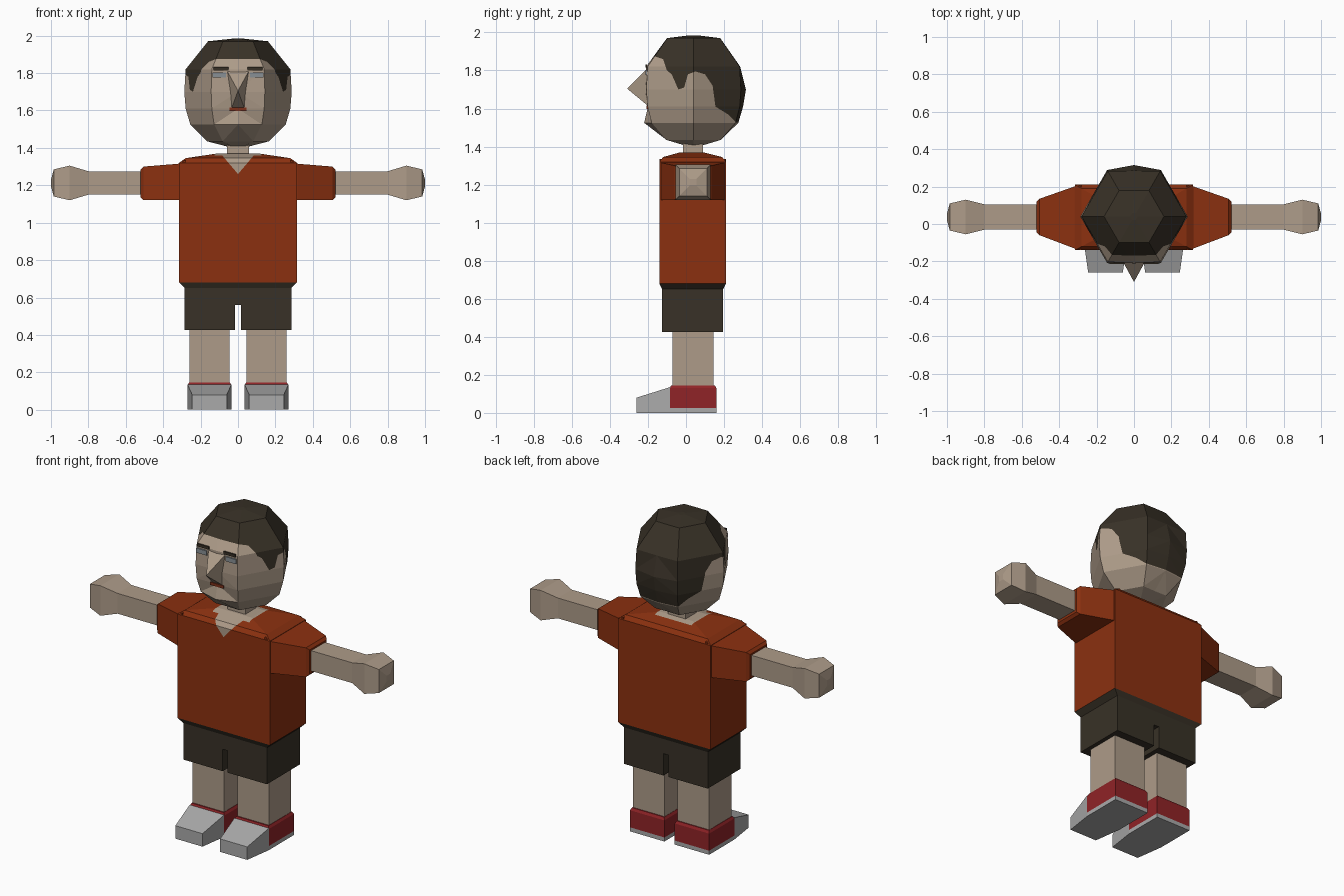
import bpy, bmesh
from math import sin, cos, radians
from mathutils import Vector

default = bpy.data.objects.get("Cube")
if default:
    bpy.data.objects.remove(default)


def material(name, r, g, b):
    m = bpy.data.materials.new(name)
    m.use_nodes = True
    m.diffuse_color = (r, g, b, 1)
    bsdf = next(n for n in m.node_tree.nodes if n.type == 'BSDF_PRINCIPLED')
    bsdf.inputs["Base Color"].default_value = (r, g, b, 1)
    bsdf.inputs["Roughness"].default_value = 0.9
    return m


skin = material("skin", 0.42, 0.33, 0.25)
rust = material("rust_shirt", 0.26, 0.03, 0.005)
brown = material("dark_brown", 0.04, 0.031, 0.02)
red = material("shoe_red", 0.28, 0.017, 0.02)
grey = material("shoe_grey", 0.4, 0.4, 0.4)
eye_grey = material("eye_grey", 0.25, 0.28, 0.3)
lip = material("lip_red", 0.2, 0.03, 0.01)


def finish(name, bm, mats, mirror=False):
    bmesh.ops.recalc_face_normals(bm, faces=bm.faces)
    me = bpy.data.meshes.new(name)
    bm.to_mesh(me)
    bm.free()
    for m in mats:
        me.materials.append(m)
    ob = bpy.data.objects.new(name, me)
    bpy.context.collection.objects.link(ob)
    if mirror:
        ob.modifiers.new("mirror", 'MIRROR').use_mirror_merge = False
    return ob


def skin_rings(bm, rings):
    """Bridge equal point rings and cap both ends."""
    rows = [[bm.verts.new(p) for p in ring] for ring in rings]
    n = len(rows[0])
    for a, b in zip(rows, rows[1:]):
        for i in range(n):
            j = (i + 1) % n
            bm.faces.new((a[i], a[j], b[j], b[i]))
    bm.faces.new(rows[0])
    bm.faces.new(rows[-1])


def loft_mesh(axis, sections):
    """Rectangular sections (position, a0, a1, b0, b1) along one axis."""
    place = {'x': lambda p, a, b: (p, a, b),
             'y': lambda p, a, b: (a, p, b),
             'z': lambda p, a, b: (a, b, p)}[axis]
    bm = bmesh.new()
    skin_rings(bm, [[place(p, *c) for c in ((a0, b0), (a1, b0), (a1, b1), (a0, b1))]
                    for p, a0, a1, b0, b1 in sections])
    return bm


def loft(name, axis, mat, *sections, mirror=True):
    return finish(name, loft_mesh(axis, sections), [mat], mirror)


def cut(bm, co, no, faces=None):
    faces = list(faces if faces is not None else bm.faces)
    geom = set(faces)
    for f in faces:
        geom.update(f.edges)
        geom.update(f.verts)
    bmesh.ops.bisect_plane(bm, geom=list(geom), dist=1e-5, plane_co=co, plane_no=no)


# Shoes and legs
loft("shoe_toe", 'y', grey, (-0.26, 0.06, 0.245, 0, 0.08), (-0.085, 0.035, 0.27, 0, 0.135))
loft("shoe_sole", 'z', grey, (0, 0.035, 0.27, -0.085, 0.16), (0.025, 0.035, 0.27, -0.085, 0.16))
loft("shoe_upper", 'z', red, (0.025, 0.035, 0.27, -0.085, 0.16),
     (0.13, 0.035, 0.27, -0.085, 0.16), (0.145, 0.043, 0.262, -0.078, 0.152))
loft("leg", 'z', skin, (0.13, 0.045, 0.26, -0.07, 0.145), (0.46, 0.045, 0.26, -0.07, 0.145))

# Shorts
loft("shorts_leg", 'z', brown, (0.425, 0.017, 0.285, -0.125, 0.195),
     (0.56, 0.017, 0.285, -0.125, 0.195))
loft("shorts_waist", 'z', brown, (0.56, -0.285, 0.285, -0.125, 0.195),
     (0.65, -0.285, 0.285, -0.125, 0.195), (0.68, -0.315, 0.315, -0.14, 0.21), mirror=False)

# Shirt body with a V neck cut into its faces
bm = loft_mesh('z', [(0.68, -0.315, 0.315, -0.14, 0.21), (1.32, -0.315, 0.315, -0.14, 0.21),
                     (1.345, -0.28, 0.28, -0.12, 0.19), (1.37, -0.11, 0.11, -0.03, 0.09)])
V_LOW, V_SLOPE = 1.26, 0.85
for s in (-1, 1):
    cut(bm, (0, 0, V_LOW), (s, 0, -V_SLOPE))
    cut(bm, (s * 0.125, 0, 0), (1, 0, 0))
for y in (-0.07, 0.125):
    cut(bm, (0, y, 0), (0, 1, 0))
for f in bm.faces:
    c = f.calc_center_median()
    in_v = c.y < 0 and abs(c.x) < (c.z - V_LOW) * V_SLOPE
    in_collar = -0.07 < c.y < 0.125 and abs(c.x) < 0.125 and c.z > 1.34
    f.material_index = 1 if in_v or in_collar else 0
finish("shirt_body", bm, [rust, skin])

# Sleeves, arms and hands
loft("sleeve", 'x', rust, (0.28, -0.14, 0.21, 1.12, 1.335), (0.32, -0.13, 0.2, 1.12, 1.315),
     (0.505, -0.06, 0.135, 1.12, 1.3), (0.52, -0.045, 0.12, 1.135, 1.285))
loft("arm", 'x', skin, (0.5, -0.03, 0.105, 1.15, 1.275), (0.8, -0.03, 0.105, 1.15, 1.275))
loft("hand", 'x', skin, (0.8, -0.03, 0.105, 1.15, 1.275), (0.9, -0.055, 0.13, 1.12, 1.305),
     (0.985, -0.035, 0.11, 1.14, 1.285), (1.0, 0.02, 0.055, 1.195, 1.23))

# Neck
loft("neck", 'z', skin, (1.33, -0.06, 0.06, -0.015, 0.09), (1.44, -0.06, 0.06, -0.015, 0.09),
     mirror=False)

# Head: hexagonal rings with extra points down the middle of face and back
CY = 0.04
ANGLES = (0, 60, 90, 120, 180, 240, 270, 300)
# height, radius, middle back y, middle front y
HEAD = [(1.40, 0.03, 0.065, 0.015), (1.435, 0.165, 0.18, -0.1), (1.525, 0.255, 0.275, -0.22),
        (1.61, 0.28, 0.3, -0.2), (1.70, 0.287, 0.315, -0.212), (1.82, 0.28, 0.285, -0.21),
        (1.97, 0.16, 0.18, -0.1), (1.985, 0.02, 0.06, 0.02)]
rings = []
for z, r, back, front in HEAD:
    ring = []
    for a in ANGLES:
        y = {90: back, 270: front}.get(a, CY + r * sin(radians(a)))
        ring.append((r * cos(radians(a)), y, z))
    rings.append(ring)
bm = bmesh.new()
skin_rings(bm, rings)
bmesh.ops.triangulate(bm, faces=bm.faces)

# Hairline as (y, z) steps from forehead to nape, cut into the head
HAIRLINE = [(-0.4, 1.88), (-0.165, 1.875), (-0.12, 1.86), (-0.1, 1.8), (-0.075, 1.78),
            (-0.04, 1.7), (-0.01, 1.71), (0.01, 1.78), (0.05, 1.795), (0.1, 1.78),
            (0.14, 1.72), (0.155, 1.61), (0.22, 1.57), (0.26, 1.53), (0.4, 1.53)]
for y, z in HAIRLINE[1:-1]:
    cut(bm, (0, y, 0), (0, 1, 0))
for (y0, z0), (y1, z1) in zip(HAIRLINE, HAIRLINE[1:]):
    strip = [f for f in bm.faces if y0 < f.calc_center_median().y < y1]
    if strip:
        cut(bm, (0, y0, z0), Vector((0, z0 - z1, y1 - y0)).normalized(), strip)
for f in bm.faces:
    c = f.calc_center_median()
    for (y0, z0), (y1, z1) in zip(HAIRLINE, HAIRLINE[1:]):
        if y0 <= c.y < y1:
            f.material_index = int(c.z > z0 + (z1 - z0) * (c.y - y0) / (y1 - y0))
finish("head", bm, [skin, brown])

# Nose
bm = bmesh.new()
tip = bm.verts.new((0, -0.31, 1.705))
base = [bm.verts.new(p) for p in ((-0.035, -0.195, 1.61), (0.035, -0.195, 1.61),
                                  (0.06, -0.2, 1.815), (-0.06, -0.2, 1.815))]
bm.faces.new(base)
for i in range(4):
    bm.faces.new((base[i], base[(i + 1) % 4], tip))
finish("nose", bm, [skin])


# Face details as thin plates
def plate(name, mat, x0, x1, z0, z1, y, mirror=True):
    loft(name, 'y', mat, (y, x0, x1, z0, z1), (y + 0.009, x0, x1, z0, z1), mirror=mirror)


plate("eye", eye_grey, 0.065, 0.135, 1.775, 1.803, -0.214)
plate("eyebrow", brown, 0.05, 0.13, 1.815, 1.832, -0.214)
plate("mouth", lip, -0.045, 0.045, 1.597, 1.615, -0.207, mirror=False)
